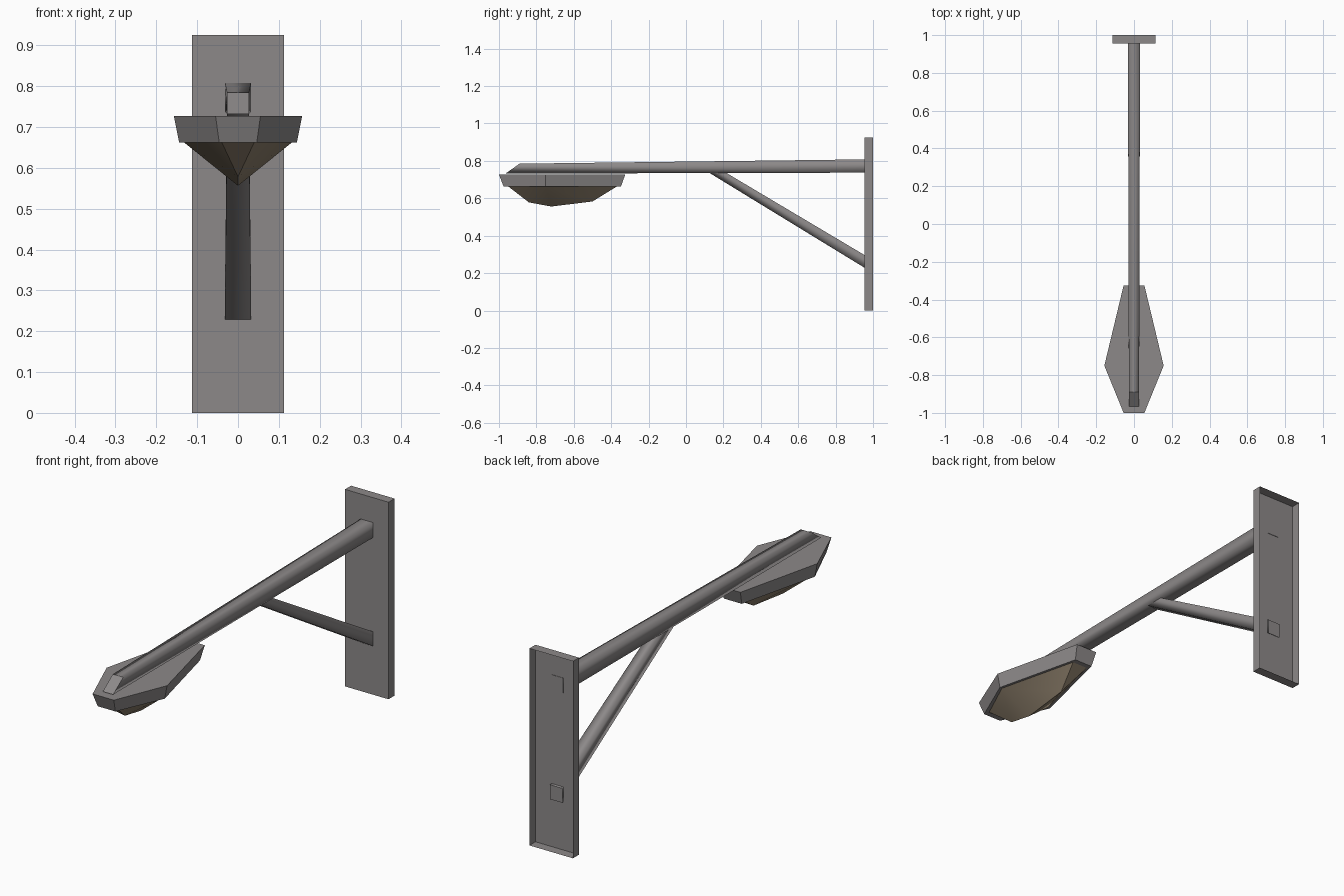
import bpy, bmesh, math

if "Cube" in bpy.data.objects:
    bpy.data.objects.remove(bpy.data.objects["Cube"])


def material(name, rgb):
    m = bpy.data.materials.new(name)
    m.diffuse_color = (*rgb, 1)
    m.use_nodes = True
    m.node_tree.nodes["Principled BSDF"].inputs["Base Color"].default_value = m.diffuse_color
    return m


METAL = material("grey metal", (0.265, 0.25, 0.25))
GLASS = material("tan lens", (0.27, 0.215, 0.15))


def finish(name, bm, mat, smooth_angle=0):
    bmesh.ops.recalc_face_normals(bm, faces=bm.faces)
    me = bpy.data.meshes.new(name)
    bm.to_mesh(me)
    bm.free()
    ob = bpy.data.objects.new(name, me)
    me.materials.append(mat)
    bpy.context.collection.objects.link(ob)
    if smooth_angle:
        bpy.ops.object.select_all(action='DESELECT')
        ob.select_set(True)
        bpy.context.view_layer.objects.active = ob
        bpy.ops.object.shade_smooth_by_angle(angle=math.radians(smooth_angle))
    return ob


def loft(name, rings, mat, caps=(True, True), smooth_angle=0, smooth_sides=False):
    """Skin a list of equal-length point rings, with optional end caps."""
    bm = bmesh.new()
    vs = [[bm.verts.new(p) for p in r] for r in rings]
    n = len(rings[0])
    for a, b in zip(vs, vs[1:]):
        for i in range(n):
            f = bm.faces.new((a[i], a[(i + 1) % n], b[(i + 1) % n], b[i]))
            f.smooth = smooth_sides
    for cap, ring in zip(caps, (vs[0], vs[-1])):
        if cap:
            f = bm.faces.new(ring)
            for e in f.edges:
                e.smooth = False
    return finish(name, bm, mat, smooth_angle)


def tube_end(w, lower, upper):
    """Rectangular end section from its lower and upper (y, z) corners."""
    return [(-w, *lower), (w, *lower), (w, *upper), (-w, *upper)]


def hexagon(z, back, mid, front, half_end, half_mid, y_mid=-0.75):
    return [(half_end, back, z), (half_mid, mid, z), (half_end, front, z),
            (-half_end, front, z), (-half_mid, mid, z), (-half_end, back, z)]


# Wall plate: shallow tray, open at the back
def plate(y):
    return [(-0.113, y, 0), (0.113, y, 0), (0.113, y, 0.925), (-0.113, y, 0.925)]


loft("wall_plate", [plate(0.955), plate(1.0)], METAL, caps=(True, False))

# Tapered arm with a slanted tip
loft("arm", [tube_end(0.032, (0.957, 0.737), (0.957, 0.808)),
             tube_end(0.027, (-0.965, 0.732), (-0.89, 0.785))],
     METAL, smooth_sides=True)

# Diagonal strut, just poking through the plate
loft("strut", [tube_end(0.032, (0.962, 0.224), (0.962, 0.292)),
               tube_end(0.027, (0.115, 0.742), (0.20, 0.745))],
     METAL, smooth_sides=True)

# Lamp housing: flared six-sided tray
loft("lamp_housing", [hexagon(0.727, -0.325, -0.75, -1.0, 0.055, 0.157),
                      hexagon(0.662, -0.348, -0.75, -0.975, 0.046, 0.144)], METAL)

# Lens: six-sided rim drawn down to a centre ridge
bm = bmesh.new()
rim = [bm.verts.new(p) for p in hexagon(0.663, -0.37, -0.75, -0.95, 0.04, 0.133)]
ridge = [bm.verts.new((0, y, z)) for y, z in
         ((-0.50, 0.583), (-0.72, 0.556), (-0.84, 0.578))]
bm.faces.new((rim[5], rim[0], ridge[0]))
bm.faces.new((rim[2], rim[3], ridge[2]))
for end_b, mid, end_f in ((rim[0], rim[1], rim[2]), (rim[5], rim[4], rim[3])):
    bm.faces.new((end_b, mid, ridge[0]))
    bm.faces.new((mid, ridge[1], ridge[0]))
    bm.faces.new((mid, ridge[2], ridge[1]))
    bm.faces.new((mid, end_f, ridge[2]))
bm.faces.new(rim)
finish("lens", bm, GLASS, smooth_angle=40)
